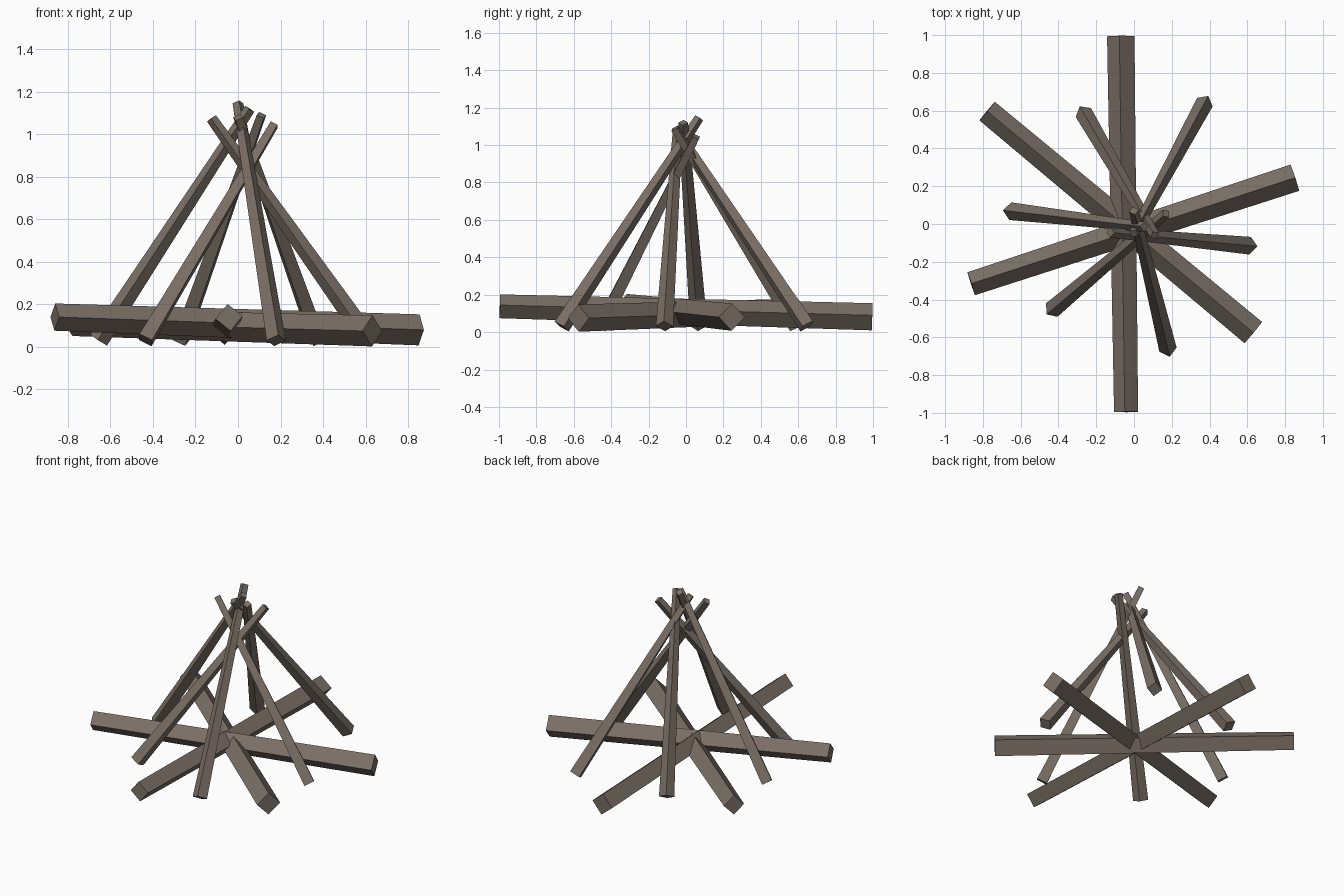
import bpy, bmesh, math
from mathutils import Vector, Matrix

if "Cube" in bpy.data.objects:
    bpy.data.objects.remove(bpy.data.objects["Cube"])

wood = bpy.data.materials.new("weathered_wood")
wood.diffuse_color = (0.195, 0.159, 0.130, 1.0)
wood.use_nodes = True
wood.node_tree.nodes["Principled BSDF"].inputs["Base Color"].default_value = wood.diffuse_color


def beam(name, a, b, ra, rb, roll=0.0):
    """Tapered four-sided beam from a to b, one corner edge facing up."""
    a, b = Vector(a), Vector(b)
    z = (b - a).normalized()
    x = Vector((0, 0, 1)).cross(z).normalized()
    y = z.cross(x)
    rot = Matrix((x, y, z)).transposed().to_4x4()
    bm = bmesh.new()
    bmesh.ops.create_cone(bm, cap_ends=True, segments=4, radius1=ra, radius2=rb,
                          depth=(b - a).length)
    bm.transform(Matrix.Translation((a + b) / 2) @ rot
                 @ Matrix.Rotation(math.radians(roll), 4, 'Z'))
    me = bpy.data.meshes.new(name)
    bm.to_mesh(me)
    bm.free()
    me.materials.append(wood)
    ob = bpy.data.objects.new(name, me)
    bpy.context.collection.objects.link(ob)


# Crossed ground logs: thick low end -> thin raised end
logs = [
    ((-0.07, 0.995, 0.082), (-0.042, -0.995, 0.138), 6),
    ((0.852, 0.245, 0.08), (-0.862, -0.316, 0.14), 0),
    ((0.632, -0.575, 0.075), (-0.778, 0.598, 0.115), 0),
]
for i, (a, b, roll) in enumerate(logs):
    beam(f"ground_log_{i + 1}", a, b, 0.073, 0.064, roll)

# Leaning sticks: foot -> tip
sticks = [
    ((0.375, 0.645, 0.032), (0.0, -0.05, 1.08)),
    ((-0.268, 0.59, 0.032), (0.11, -0.06, 1.09)),
    ((-0.655, 0.068, 0.032), (0.055, -0.015, 1.12)),
    ((-0.435, -0.455, 0.032), (0.17, 0.055, 1.045)),
    ((0.18, -0.665, 0.03), (0.0, 0.07, 1.145)),
    ((0.615, -0.115, 0.032), (-0.125, -0.045, 1.075)),
]
for i, (a, b) in enumerate(sticks):
    beam(f"leaning_stick_{i + 1}", a, b, 0.047, 0.026)
